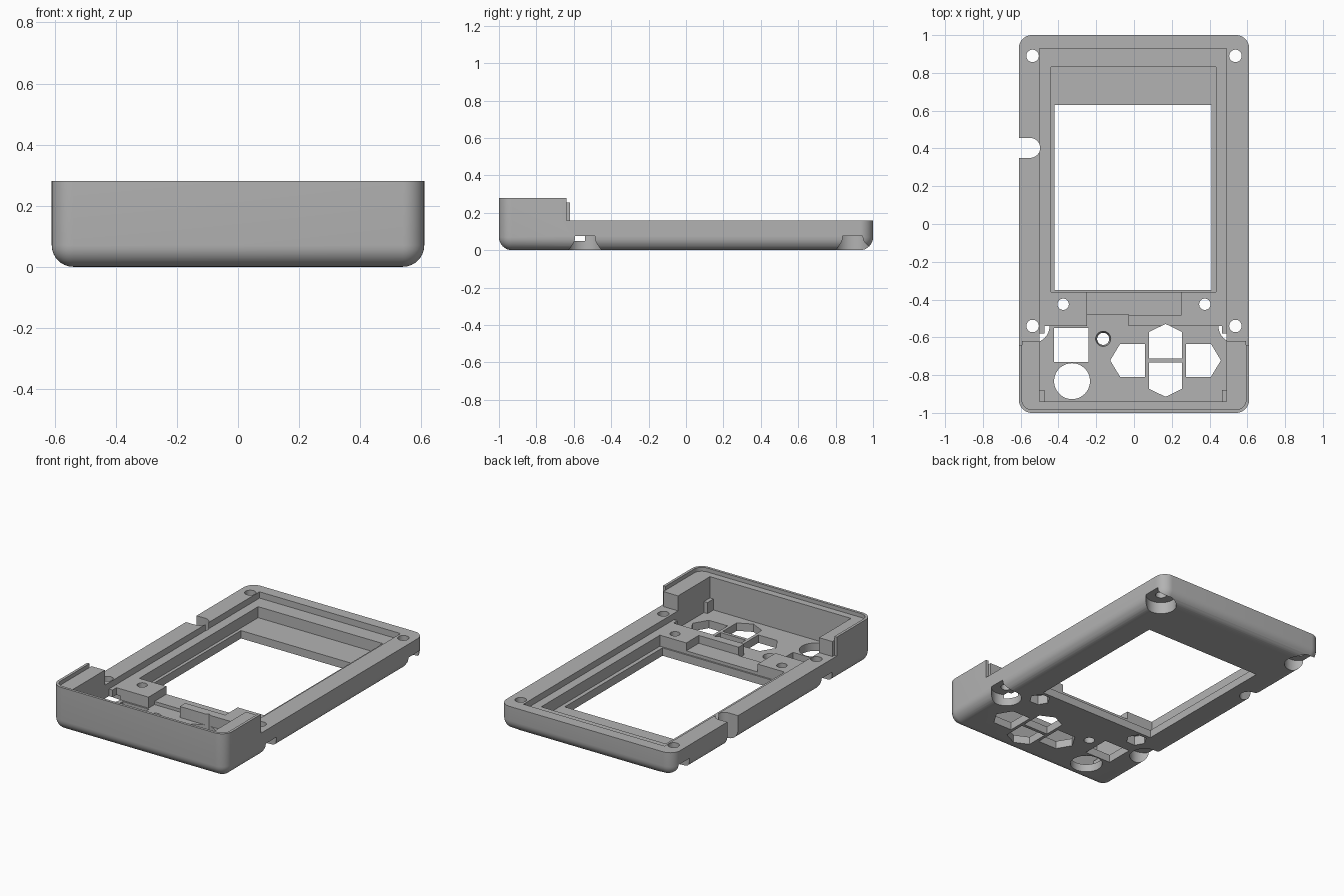
import bpy, bmesh
from math import sin, cos, pi, radians

cube = bpy.data.objects.get("Cube")
if cube:
    bpy.data.objects.remove(cube, do_unlink=True)

grey = bpy.data.materials.new("plain_grey")
grey.use_nodes = True
grey.diffuse_color = (0.45, 0.45, 0.45, 1)
grey.node_tree.nodes["Principled BSDF"].inputs["Base Color"].default_value = (0.45, 0.45, 0.45, 1)

HX, HY, R = 0.61, 1.0, 0.07      # half width, half length, edge radius
TOP, DECK, LEDGE, FLOOR = 0.28, 0.16, 0.12, 0.05
HIGH = 0.4                        # cutters end above the part


def arc(cx, cy, r, a0, a1, n):
    return [(cx + r * cos(a0 + (a1 - a0) * i / n), cy + r * sin(a0 + (a1 - a0) * i / n))
            for i in range(n + 1)]


def circle(cx, cy, r, n=40):
    return arc(cx, cy, r, 0, 2 * pi, n)[:-1]


def rect(x0, x1, y0, y1):
    return [(x0, y0), (x1, y0), (x1, y1), (x0, y1)]


def round_rect(inset, n=10):
    """Outline of the case, moved inwards."""
    r, pts = R - inset, []
    for k, (sx, sy) in enumerate([(1, 1), (-1, 1), (-1, -1), (1, -1)]):
        pts += arc(sx * (HX - R), sy * (HY - R), r, k * pi / 2, (k + 1) * pi / 2, n)
    return pts


def loft(name, layers):
    """Solid through (outline, z) layers."""
    bm = bmesh.new()
    rings = [[bm.verts.new((x, y, z)) for x, y in pts] for pts, z in layers]
    for a, b in zip(rings, rings[1:]):
        for i in range(len(a)):
            j = (i + 1) % len(a)
            bm.faces.new((a[i], a[j], b[j], b[i]))
    bm.faces.new(rings[0][::-1])
    bm.faces.new(rings[-1])
    bmesh.ops.remove_doubles(bm, verts=bm.verts, dist=0.0003)
    bmesh.ops.recalc_face_normals(bm, faces=bm.faces)
    mesh = bpy.data.meshes.new(name)
    bm.to_mesh(mesh)
    bm.free()
    mesh.materials.append(grey)
    ob = bpy.data.objects.new(name, mesh)
    bpy.context.collection.objects.link(ob)
    return ob


# Outer body with rounded bottom edge
layers = []
for i in range(9):
    a = pi / 2 * i / 8
    layers.append((round_rect(min(R * (1 - sin(a)), R - 0.00001)), R * (1 - cos(a))))
layers.append((round_rect(0), TOP))
case = loft("case_shell", layers)
bpy.context.view_layer.objects.active = case


def cut(pts, z0, z1=HIGH, top=None):
    cutter = loft("cutter", [(pts, z0), (top or pts, z1)])
    cutter.hide_render = True
    mod = case.modifiers.new("cut", "BOOLEAN")
    mod.operation, mod.solver, mod.object = "DIFFERENCE", "EXACT", cutter
    bpy.ops.object.modifier_apply(modifier=mod.name)
    bpy.data.objects.remove(cutter, do_unlink=True)


# Low deck behind the tall front section, and the thin rim around that section
cut(rect(-1, 1, -0.62, 2), DECK)
cut(round_rect(0.017), 0.255)
for s in (-1, 1):
    xs = sorted((s * 0.593, s * 0.8))
    cut(rect(*xs, -0.64, -0.5), DECK)

# Cavity, button floor (leaving small corner posts) and screen recess
cut(rect(-0.5, 0.49, -0.94, 0.93), LEDGE)
cut(rect(-0.475, 0.465, -0.94, -0.54), FLOOR)
cut(rect(-0.5, 0.49, -0.88, -0.58), FLOOR)
cut(rect(-0.44, 0.435, -0.36, 0.83), FLOOR)
cut(rect(-0.25, 0.25, -0.485, -0.3), 0.07)
cut(rect(-0.25, -0.03, -0.6, -0.48), FLOOR)

# Screen window
cut(rect(-0.42, 0.41, -0.35, 0.63), -0.1)

# Corner screw holes with counterbores from below, inner holes with nut pockets
for s in (-1, 1):
    for y in (0.89, -0.54):
        cut(circle(s * 0.537, y, 0.033), -0.1)
        cut(circle(s * 0.537, y, 0.09), -0.1, 0.075)
    cut(circle(s * 0.375, -0.425, 0.03), -0.1)
    cut(circle(s * 0.375, -0.425, 0.062, 6), -0.1, 0.06)

# Side slot with a round end
cut(arc(-0.55, 0.403, 0.053, -pi / 2, pi / 2, 16) + [(-0.8, 0.456), (-0.8, 0.35)], -0.1)

# Square, round and small tapered openings
cut(rect(-0.423, -0.24, -0.73, -0.55), -0.1)
cut(circle(-0.328, -0.832, 0.095, 48), -0.1)
cut(circle(-0.163, -0.608, 0.032), -0.1)
cut(circle(-0.163, -0.608, 0.032), 0.01, 0.06, circle(-0.163, -0.608, 0.042))

# Four arrow-shaped button openings
for k in range(4):
    flat, shoulder, tip = (0.01, 0.15, 0.193) if k % 2 else (0.108, 0.24, 0.293)
    w, c, s = 0.088, round(cos(k * pi / 2)), round(sin(k * pi / 2))
    arrow = [(flat, -w), (shoulder, -w), (tip, 0), (shoulder, w), (flat, w)]
    cut([(0.167 + c * u - s * v, -0.722 + s * u + c * v) for u, v in arrow], -0.1)

case.select_set(True)
bpy.ops.object.shade_smooth_by_angle(angle=radians(30))
